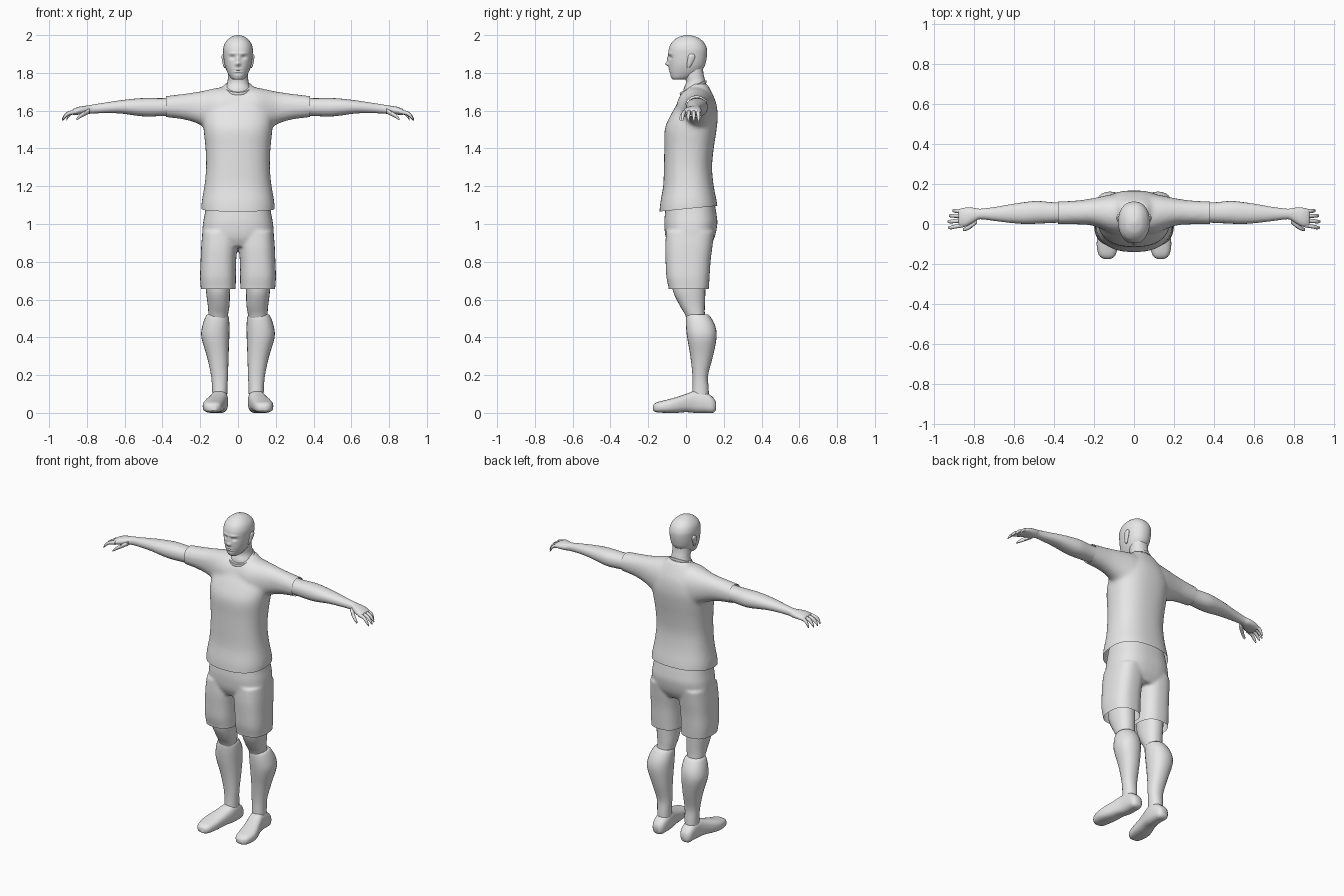
import bpy, bmesh, math
from mathutils import Vector

grey = bpy.data.materials.new("plain_grey")
grey.diffuse_color = (0.8, 0.8, 0.8, 1)


def spline(rows, steps):
    """Smoothly fill in cross-sections between the given ones."""
    out = []
    for i in range(len(rows) - 1):
        p = [rows[max(i - 1, 0)], rows[i], rows[i + 1], rows[min(i + 2, len(rows) - 1)]]
        for s in range(steps):
            t = s / steps
            row = []
            for a, b, c, d in zip(*p):
                row.append(0.5 * (2 * b + (c - a) * t + (2 * a - 5 * b + 4 * c - d) * t * t
                                  + (3 * b - a - 3 * c + d) * t ** 3))
            out.append(row)
    return out + [list(rows[-1])]


def loft(axis, rows, n=24, steps=3, power=2.2, bm=None, flip=False):
    """Rows are (position on axis, min and max of the two other axes)."""
    bm = bm or bmesh.new()
    rings = []
    for t, a0, a1, b0, b1 in spline(rows, steps):
        if flip:
            a0, a1 = -a1, -a0
        ring = []
        for k in range(n):
            u = 2 * math.pi * k / n
            c, s = math.cos(u), math.sin(u)
            a = (a0 + a1) / 2 + (a1 - a0) / 2 * math.copysign(abs(c) ** (2 / power), c)
            b = (b0 + b1) / 2 + (b1 - b0) / 2 * math.copysign(abs(s) ** (2 / power), s)
            ring.append(bm.verts.new({'x': (t, a, b), 'y': (a, t, b), 'z': (a, b, t)}[axis]))
        rings.append(ring)
    for r, q in zip(rings, rings[1:]):
        for k in range(n):
            bm.faces.new((r[k], r[(k + 1) % n], q[(k + 1) % n], q[k]))
    bm.faces.new(rings[0])
    bm.faces.new(rings[-1])
    bmesh.ops.recalc_face_normals(bm, faces=bm.faces)
    return bm


def make(name, bm, mirror=False, angle=50):
    me = bpy.data.meshes.new(name)
    bm.to_mesh(me)
    bm.free()
    me.materials.append(grey)
    ob = bpy.data.objects.new(name, me)
    bpy.context.collection.objects.link(ob)
    bpy.ops.object.select_all(action='DESELECT')
    ob.select_set(True)
    bpy.context.view_layer.objects.active = ob
    bpy.ops.object.shade_smooth_by_angle(angle=math.radians(angle))
    if mirror:
        ob.modifiers.new("mirror", 'MIRROR')
    return ob


def fuse(name, bm, voxel, smooth, cuts):
    """Blend overlapping volumes into one garment and trim open hems."""
    ob = make(name, bm)
    rm = ob.modifiers.new("blend", 'REMESH')
    rm.mode, rm.voxel_size = 'VOXEL', voxel
    sm = ob.modifiers.new("relax", 'SMOOTH')
    sm.factor, sm.iterations = 0.5, smooth
    res = bmesh.new()
    res.from_object(ob, bpy.context.evaluated_depsgraph_get())
    bpy.data.objects.remove(ob)
    for co, no in cuts:
        bmesh.ops.bisect_plane(res, geom=res.verts[:] + res.edges[:] + res.faces[:],
                               plane_co=co, plane_no=no, clear_outer=True)
    return make(name, res)


# shirt: body plus one sleeve-to-sleeve volume
shirt = loft('z', [
    (1.00, -.190, .190, -.143, .170), (1.10, -.194, .194, -.138, .166),
    (1.20, -.178, .178, -.121, .147), (1.30, -.169, .169, -.117, .138),
    (1.40, -.172, .172, -.115, .147), (1.50, -.182, .182, -.113, .162),
    (1.57, -.182, .182, -.085, .168), (1.64, -.150, .150, -.045, .160),
    (1.70, -.110, .110, -.010, .135), (1.745, -.065, .065, .030, .110)], n=40, power=2.4)
half = [(.02, -.050, .150, 1.46, 1.725), (.10, -.050, .150, 1.47, 1.722),
        (.20, -.010, .130, 1.525, 1.702), (.28, -.002, .118, 1.552, 1.69),
        (.38, -.002, .113, 1.565, 1.678), (.43, -.002, .113, 1.567, 1.675)]
loft('x', [(-r[0],) + r[1:] for r in reversed(half)] + half, n=32, bm=shirt)
fuse("shirt", shirt, 0.011, 8, [((.38, 0, 0), (1, 0, 0)), ((-.38, 0, 0), (-1, 0, 0)),
                                ((0, 0, 1.08), (0, .1, -1))])

# collar band, lower at the front
collar = bmesh.new()
N, M = 32, 6
ring = []
for i in range(N):
    u = 2 * math.pi * i / N
    out = Vector((math.cos(u), math.sin(u), 0))
    mid = Vector((.069 * out.x, .038 + .066 * out.y, 1.722 + .032 * out.y))
    ring.append([collar.verts.new(mid + out * .006 * math.cos(2 * math.pi * j / M)
                                  + Vector((0, 0, .008 * math.sin(2 * math.pi * j / M))))
                 for j in range(M)])
for i in range(N):
    for j in range(M):
        a, b = ring[i], ring[(i + 1) % N]
        collar.faces.new((a[j], b[j], b[(j + 1) % M], a[(j + 1) % M]))
bmesh.ops.recalc_face_normals(collar, faces=collar.faces)
make("collar", collar)

# shorts: hips plus two wide legs
shorts = loft('z', [
    (.88, -.180, .180, -.085, .125), (.93, -.190, .190, -.108, .152),
    (1.00, -.186, .186, -.115, .166), (1.05, -.177, .177, -.112, .162),
    (1.12, -.166, .166, -.104, .150)], n=40, power=2.5)
for flip in (False, True):
    loft('z', [(.60, .012, .194, -.085, .115), (.66, .012, .197, -.092, .121),
               (.72, .011, .201, -.104, .125), (.80, .010, .198, -.108, .130),
               (.88, .004, .195, -.110, .140), (.96, .000, .188, -.105, .150)],
         n=32, power=2.6, bm=shorts, flip=flip)
fuse("shorts", shorts, 0.008, 6, [((0, 0, .657), (0, 0, -1))])

# legs, socks and shoes
make("knee", loft('z', [
    (.45, .065, .150, .020, .110), (.52, .053, .156, -.005, .100),
    (.57, .045, .160, -.034, .100), (.65, .042, .170, -.070, .103),
    (.76, .038, .174, -.072, .105)]), True)
make("sock", loft('z', [
    (.06, .058, .135, .030, .122), (.13, .056, .137, .034, .120),
    (.20, .053, .143, .034, .117), (.30, .050, .165, .023, .143),
    (.40, .046, .194, .006, .162), (.46, .045, .189, .000, .155),
    (.505, .049, .174, .000, .132), (.52, .056, .164, .006, .120)]), True)
shoe = loft('y', [
    (-.174, .115, .152, .012, .040), (-.155, .092, .176, .003, .056),
    (-.10, .078, .187, .000, .070), (-.05, .071, .178, .000, .084),
    (0, .062, .160, .004, .100), (.05, .054, .145, .000, .118),
    (.10, .053, .140, .000, .112), (.14, .060, .135, .000, .085),
    (.158, .075, .120, .012, .060)], power=2.7)
for v in shoe.verts:
    v.co.z = max(v.co.z, 0)
make("shoe", shoe, True)

# bare arms and palms
make("arm", loft('x', [
    (.32, .008, .108, 1.575, 1.670), (.40, .006, .108, 1.572, 1.666),
    (.48, .002, .115, 1.569, 1.667), (.54, .000, .110, 1.574, 1.664),
    (.62, .006, .098, 1.585, 1.655), (.70, .016, .084, 1.587, 1.643),
    (.77, .024, .076, 1.585, 1.632), (.80, .010, .081, 1.581, 1.627),
    (.84, -.012, .082, 1.579, 1.621), (.87, -.014, .076, 1.577, 1.610),
    (.878, -.008, .070, 1.582, 1.602)]), True)

# curled fingers and thumb
hand = bmesh.new()
for y, tip, drift in ((-.006, .930, -.012), (.018, .933, -.006), (.041, .926, .0), (.063, .908, .003)):
    s = tip - .86
    loft('x', [(.855, y - .011, y + .011, 1.582, 1.607),
               (.86 + s * .45, y - .010 + drift / 2, y + .010 + drift / 2, 1.577, 1.599),
               (.86 + s * .8, y - .009 + drift, y + .009 + drift, 1.560, 1.583),
               (tip, y - .005 + drift, y + .005 + drift, 1.546, 1.556)], n=10, bm=hand)
loft('x', [(.785, .004, .040, 1.585, 1.612), (.81, -.018, .014, 1.573, 1.600),
           (.835, -.032, -.010, 1.560, 1.583), (.856, -.036, -.022, 1.548, 1.560)], n=10, bm=hand)
make("fingers", hand, True)

# neck
make("neck", loft('z', [
    (1.66, -.080, .080, -.010, .125), (1.71, -.070, .070, -.014, .112),
    (1.75, -.056, .056, .000, .104), (1.80, -.053, .053, -.010, .092),
    (1.85, -.052, .052, -.005, .090)]))

# head, with the face pressed and pulled by soft bumps
head = loft('z', [
    (1.765, -.026, .026, -.070, -.005), (1.775, -.040, .040, -.078, .030),
    (1.80, -.055, .055, -.086, .072), (1.83, -.067, .067, -.090, .096),
    (1.86, -.074, .074, -.091, .106), (1.90, -.078, .078, -.093, .112),
    (1.93, -.078, .078, -.090, .110), (1.96, -.068, .068, -.076, .096),
    (1.985, -.045, .045, -.048, .067), (1.997, -.020, .020, -.015, .032),
    (2.00, -.006, .006, .004, .014)], n=64, steps=7)
bumps = [(0, 1.847, .011, .011, -.019), (0, 1.872, .008, .016, -.010),      # nose
         (.030, 1.882, .014, .009, .011), (-.030, 1.882, .014, .009, .011),  # eye sockets
         (.028, 1.903, .022, .007, -.006), (-.028, 1.903, .022, .007, -.006),  # brows
         (0, 1.819, .020, .004, -.004), (0, 1.807, .018, .004, -.004),       # lips
         (0, 1.813, .022, .0025, .004), (0, 1.796, .020, .005, .004)]        # mouth, chin crease
for v in head.verts:
    if v.co.y < 0:
        x, z = v.co.x, v.co.z
        for bx, bz, wx, wz, d in bumps:
            v.co.y += d * math.exp(-((x - bx) / wx) ** 2 - ((z - bz) / wz) ** 2)
make("head", head, angle=80)

# ears
make("ear", loft('z', [
    (1.825, .064, .072, .006, .018), (1.84, .064, .079, .004, .028),
    (1.87, .068, .085, .008, .044), (1.89, .070, .087, .012, .048),
    (1.90, .072, .082, .020, .040)], n=14), True)
